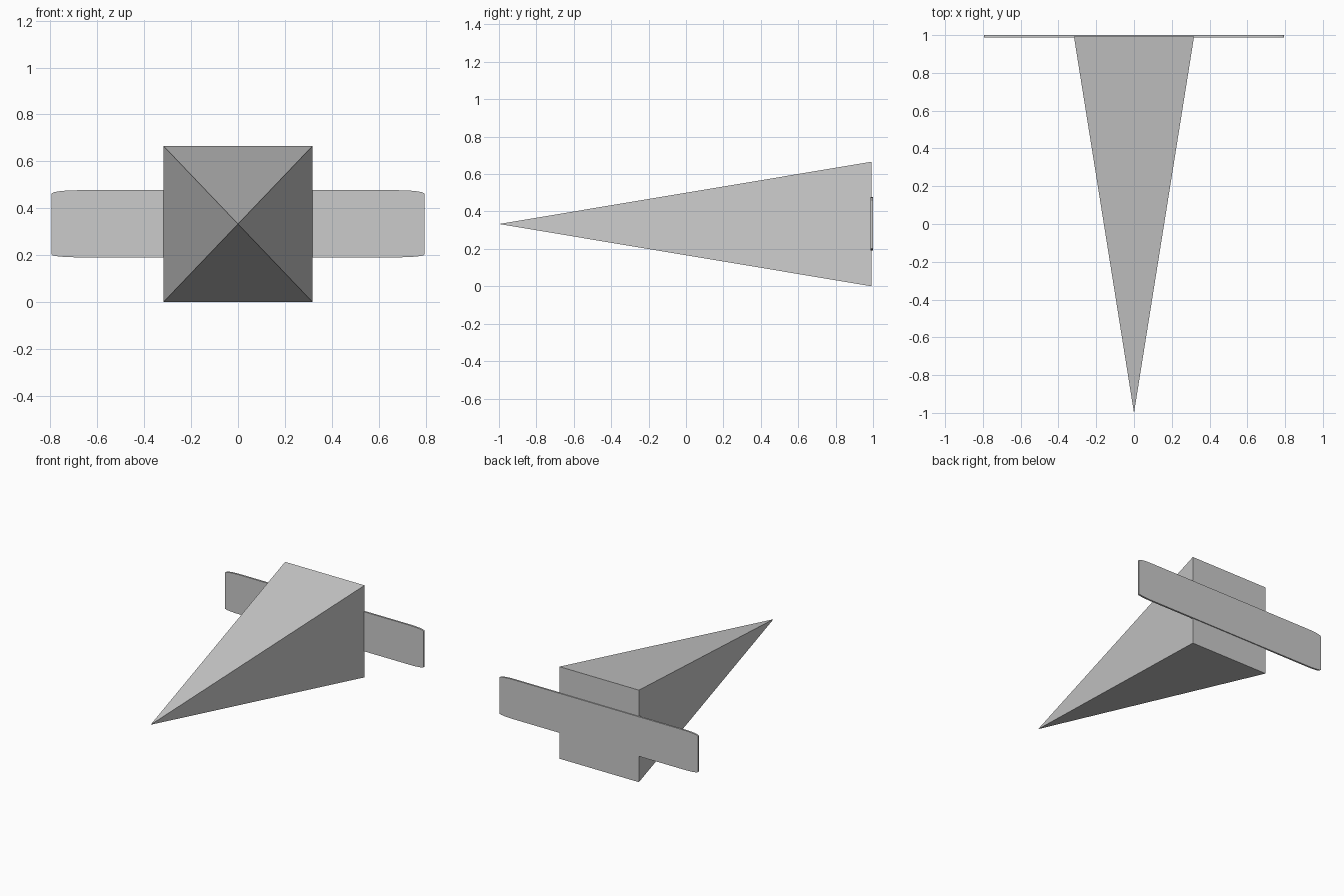
import bpy
import bmesh
import math

cube = bpy.data.objects.get("Cube")
if cube:
    bpy.data.objects.remove(cube, do_unlink=True)

grey = bpy.data.materials.new("light grey")
grey.use_nodes = True
colour = (0.6, 0.6, 0.6, 1)
grey.diffuse_color = colour
grey.node_tree.nodes["Principled BSDF"].inputs["Base Color"].default_value = colour

MID_Z = 0.333
BASE_Y = 0.993


def add_object(name, bm):
    bmesh.ops.recalc_face_normals(bm, faces=bm.faces[:])
    mesh = bpy.data.meshes.new(name)
    bm.to_mesh(mesh)
    bm.free()
    mesh.materials.append(grey)
    obj = bpy.data.objects.new(name, mesh)
    bpy.context.collection.objects.link(obj)
    return obj


# Body: four-sided pyramid with its tip pointing forward
bm = bmesh.new()
half_w, half_h = 0.318, 0.333
base = [bm.verts.new((sx * half_w, BASE_Y, MID_Z + sz * half_h))
        for sx, sz in ((-1, -1), (1, -1), (1, 1), (-1, 1))]
tip = bm.verts.new((0, -1, MID_Z))
bm.faces.new(base)
for i in range(4):
    bm.faces.new((base[i], base[(i + 1) % 4], tip))
add_object("pyramid_body", bm)

# Wing plate: thin bar across the back, its ends eased by shallow arcs
span, corner = 0.795, 0.115
top, bottom = 0.477, 0.191
STEPS = 8


def corner_arc(side, edge_z, drop):
    """Shallow arc from the long edge out to the wing end."""
    points = []
    for i in range(STEPS + 1):
        a = math.pi / 2 * i / STEPS
        x = span - corner + corner * math.sin(a)
        points.append((side * x, edge_z - drop * (1 - math.cos(a))))
    return points


outline = (corner_arc(1, top, 0.015)
           + corner_arc(1, bottom, -0.012)[::-1]
           + corner_arc(-1, bottom, -0.012)
           + corner_arc(-1, top, 0.015)[::-1])
bm = bmesh.new()
plate = bm.faces.new([bm.verts.new((x, 0.987, z)) for x, z in outline])
extruded = bmesh.ops.extrude_face_region(bm, geom=[plate])
moved = [v for v in extruded["geom"] if isinstance(v, bmesh.types.BMVert)]
bmesh.ops.translate(bm, verts=moved, vec=(0, 0.013, 0))
# Close the front side if the extrusion consumed it
bmesh.ops.holes_fill(bm, edges=[e for e in bm.edges if e.is_boundary], sides=0)
add_object("wing_plate", bm)
